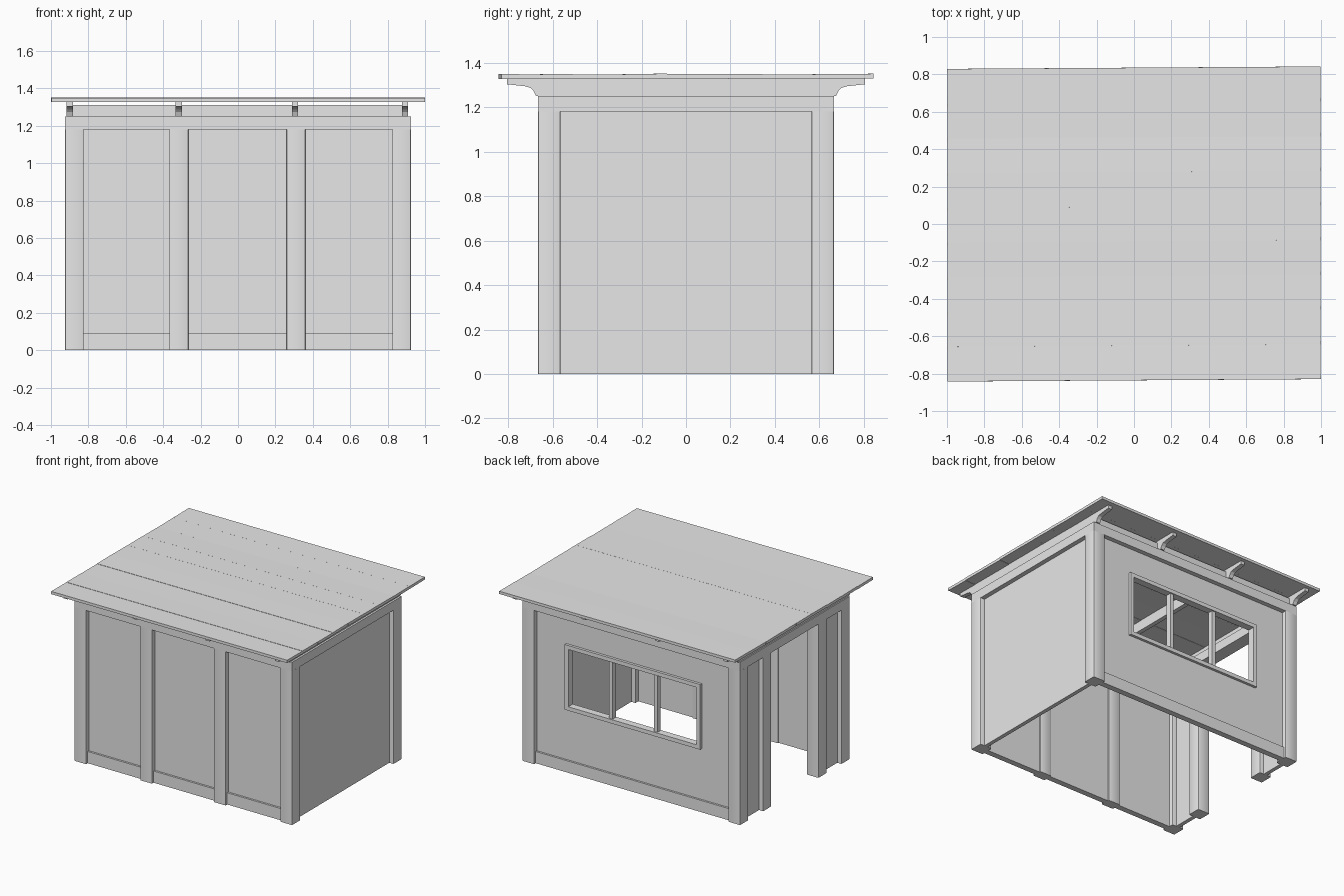
import bpy, bmesh, random
from mathutils import Vector

random.seed(4)
cube = bpy.data.objects.get("Cube")
if cube:
    bpy.data.objects.remove(cube, do_unlink=True)

# Single neutral material
grey = bpy.data.materials.new("plain_grey")
grey.use_nodes = True
grey.diffuse_color = (0.8, 0.8, 0.8, 1)
grey.node_tree.nodes["Principled BSDF"].inputs["Base Color"].default_value = (0.8, 0.8, 0.8, 1)


def finish(name, bm):
    bmesh.ops.recalc_face_normals(bm, faces=bm.faces)
    mesh = bpy.data.meshes.new(name)
    bm.to_mesh(mesh)
    bm.free()
    mesh.materials.append(grey)
    obj = bpy.data.objects.new(name, mesh)
    bpy.context.collection.objects.link(obj)
    return obj


def box(name, x, y, z, soft=0):
    """Box from (min, max) ranges; soft rounds the upright edges."""
    bm = bmesh.new()
    bmesh.ops.create_cube(bm, size=1)
    for v in bm.verts:
        v.co = Vector([r[0] if c < 0 else r[1] for c, r in zip(v.co, (x, y, z))])
    if soft:
        upright = [e for e in bm.edges if abs(e.verts[0].co.z - e.verts[1].co.z) > 0.1]
        bmesh.ops.bevel(bm, geom=upright, offset=soft, segments=2, profile=0.5, affect='EDGES')
    obj = finish(name, bm)
    if soft:
        bpy.ops.object.select_all(action='DESELECT')
        obj.select_set(True)
        bpy.context.view_layer.objects.active = obj
        bpy.ops.object.shade_smooth_by_angle()
    return obj


X, Y = 0.925, 0.665      # half size of the timber frame
POST = 0.1
BEAM, TOP = 1.18, 1.25   # underside and top of the ring beam
RAIL = 0.09

# Corner posts
for sx in (-1, 1):
    for sy in (-1, 1):
        xs = sorted((sx * X, sx * (X - POST)))
        ys = sorted((sy * Y, sy * (Y - POST)))
        box("corner_post", xs, ys, (0, BEAM), 0.006)

# Ring beam
for s in (-1, 1):
    box("long_beam", (-X, X), sorted((s * Y, s * (Y - POST))), (BEAM, TOP))
    box("side_beam", sorted((s * X, s * (X - POST))), (POST - Y, Y - POST), (BEAM, TOP))

# Front wall: middle posts, panels and bottom rails
IX, IY = X - POST, Y - POST
front_posts = ((-0.367, -0.265), (0.26, 0.36))
for xs in front_posts:
    box("front_post", xs, (-Y, -0.59), (0, BEAM), 0.006)
edges = [-IX] + [x for xs in front_posts for x in xs] + [IX]
for x0, x1 in zip(edges[::2], edges[1::2]):
    box("front_panel", (x0, x1), (-0.63, -0.6), (RAIL, BEAM))
    box("front_rail", (x0, x1), (-0.645, -0.6), (0, RAIL))

# Right solid wall
box("side_panel", (0.86, 0.89), (-IY, IY), (0, BEAM))

# Doorway wall: narrow panels and door posts
for s in (-1, 1):
    box("door_post", (-X, -IX), sorted((s * 0.285, s * 0.385)), (0, BEAM), 0.006)
    box("doorway_panel", (-0.89, -0.86), sorted((s * 0.385, s * IY)), (0, BEAM))

# Back wall around the window opening
WX, W0, W1 = 0.575, 0.48, 0.98
wall = (0.6, 0.63)
box("back_rail", (-IX, IX), (0.6, 0.645), (0, RAIL))
box("back_panel_lower", (-IX, IX), wall, (RAIL, W0))
box("back_panel_upper", (-IX, IX), wall, (W1, BEAM))
for s in (-1, 1):
    box("back_panel_side", sorted((s * WX, s * IX)), wall, (W0, W1))

# Window frame and mullions
BAR = 0.03
frame = (0.595, 0.65)
for z0 in (W0, W1 - BAR):
    box("window_rail", (-WX, WX), frame, (z0, z0 + BAR))
for s in (-1, 1):
    box("window_stile", sorted((s * WX, s * (WX - BAR))), frame, (W0 + BAR, W1 - BAR))
    box("window_mullion", (s * 0.19 - 0.015, s * 0.19 + 0.015), (0.6, 0.64), (W0 + BAR, W1 - BAR))

# Rafters with shaped tails
tail = ((0.675, 1.25), (0.685, 1.272), (0.7, 1.287), (0.725, 1.294), (0.805, 1.303), (0.805, 1.328))
profile = list(tail) + [(-y, z) for y, z in reversed(tail)]
rafters = (-0.9, -0.317, 0.305, 0.893)
for x in rafters:
    bm = bmesh.new()
    face = bm.faces.new([bm.verts.new((x - 0.017, y, z)) for y, z in profile])
    out = bmesh.ops.extrude_face_region(bm, geom=[face])
    moved = [g for g in out["geom"] if isinstance(g, bmesh.types.BMVert)]
    bmesh.ops.translate(bm, verts=moved, vec=(0.034, 0, 0))
    finish("rafter", bm)

# Blocking between the rafters
for x0, x1 in zip(rafters, rafters[1:]):
    for s in (-1, 1):
        box("blocking", (x0 + 0.017, x1 - 0.017), (s * 0.62 - 0.02, s * 0.62 + 0.02), (TOP, 1.312))

# Roof boards, laid slightly unevenly
COUNT, PITCH = 9, 0.1855
for i in range(COUNT):
    mid = (i - (COUNT - 1) / 2) * PITCH
    half = PITCH / 2 + 0.001
    lift = random.uniform(-0.0015, 0.0015)
    board = box("roof_board", (-0.998, 0.998), (-half, half), (-0.0105, 0.0105))
    board.location = (0, mid, 1.338 + lift)
    board.rotation_euler = (random.uniform(-0.012, 0.012), 0, 0.0065)
